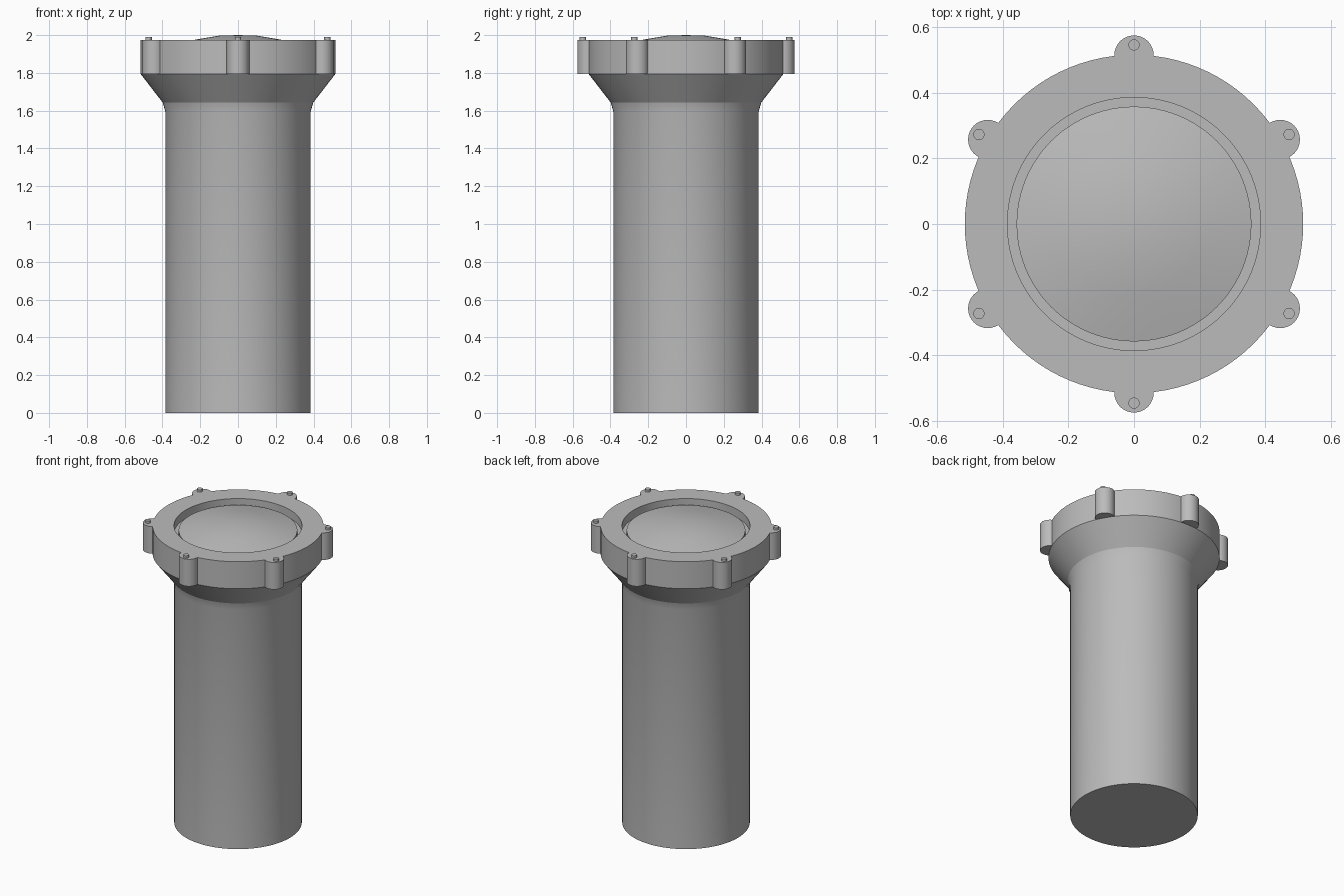
import bpy
import bmesh
from math import cos, sin, pi, radians
from mathutils import Vector

cube = bpy.data.objects.get("Cube")
if cube:
    bpy.data.objects.remove(cube, do_unlink=True)

grey = bpy.data.materials.new("plain_grey")
grey.use_nodes = True
colour = (0.5, 0.5, 0.5, 1)
grey.diffuse_color = colour
grey.node_tree.nodes["Principled BSDF"].inputs["Base Color"].default_value = colour


def lathe(name, profile, centre=(0, 0), steps=96, angle=30):
    """Spin a (radius, height) profile round a vertical axis; radius 0 closes it."""
    bm = bmesh.new()
    rings = []
    for r, z in profile:
        count = steps if r else 1
        rings.append([bm.verts.new((centre[0] + r * cos(2 * pi * i / steps),
                                    centre[1] + r * sin(2 * pi * i / steps), z))
                      for i in range(count)])
    for low, high in zip(rings, rings[1:]):
        for i in range(steps):
            j = (i + 1) % steps
            corners = [low[i % len(low)], low[j % len(low)],
                       high[j % len(high)], high[i % len(high)]]
            bm.faces.new(list(dict.fromkeys(corners)))
    bmesh.ops.recalc_face_normals(bm, faces=bm.faces)
    mesh = bpy.data.meshes.new(name)
    bm.to_mesh(mesh)
    bm.free()
    mesh.materials.append(grey)
    obj = bpy.data.objects.new(name, mesh)
    bpy.context.collection.objects.link(obj)
    bpy.ops.object.select_all(action="DESELECT")
    obj.select_set(True)
    bpy.context.view_layer.objects.active = obj
    bpy.ops.object.shade_smooth_by_angle(angle=radians(angle))
    return obj


FLANGE_BOTTOM, FLANGE_TOP = 1.795, 1.975

# Barrel, flared neck and flange with a recess for the lens
lathe("body", [(0, 0), (0.385, 0), (0.385, 1.595), (0.398, 1.642),
               (0.516, FLANGE_BOTTOM), (0.516, FLANGE_TOP),
               (0.386, FLANGE_TOP), (0.386, 1.92), (0, 1.92)], angle=20)

# Shallow domed lens
lathe("lens", [(0, 1.9), (0.358, 1.9), (0.358, 1.945), (0.22, 1.977),
               (0.1, 1.997), (0, 2.0)])

# Six lugs round the flange, each with a small bolt
for k in range(6):
    out = Vector((cos(pi / 2 + k * pi / 3), sin(pi / 2 + k * pi / 3)))
    lathe(f"lug_{k + 1}", [(0, FLANGE_BOTTOM), (0.06, FLANGE_BOTTOM),
                           (0.06, FLANGE_TOP), (0, FLANGE_TOP)], out * 0.515, 32)
    lathe(f"bolt_{k + 1}", [(0, 1.95), (0.017, 1.95), (0.017, 1.99), (0, 1.99)],
          out * 0.546, 24)
